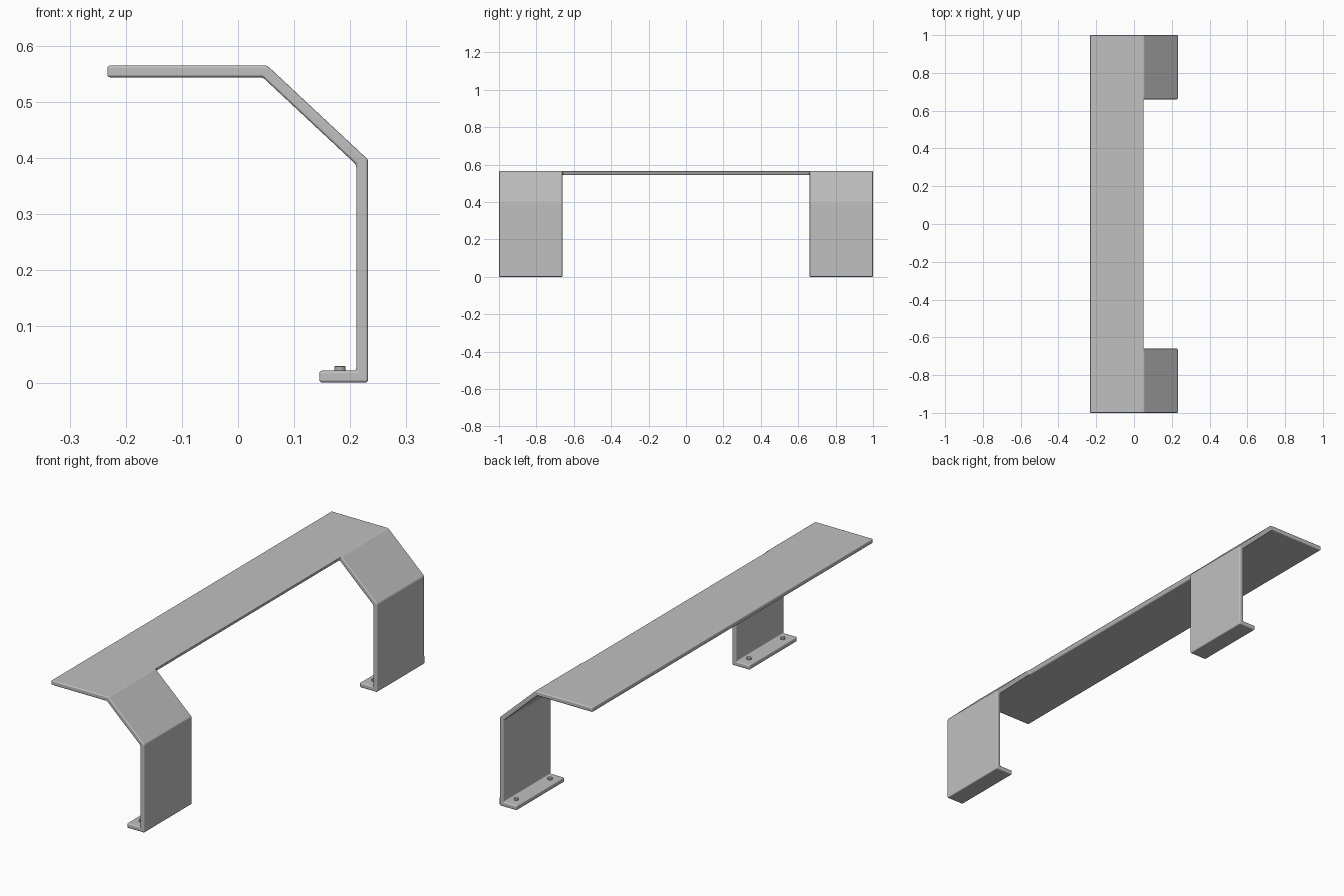
import bpy, bmesh, math
from collections import Counter

cube = bpy.data.objects.get("Cube")
if cube:
    bpy.data.objects.remove(cube, do_unlink=True)


def material(name, value):
    m = bpy.data.materials.new(name)
    m.use_nodes = True
    color = (value, value, value, 1)
    m.diffuse_color = color
    m.node_tree.nodes["Principled BSDF"].inputs["Base Color"].default_value = color
    return m


steel = material("light grey steel", 0.53)
bolt_steel = material("grey bolt steel", 0.42)


def finish(bm, name, mat, bevel, segments):
    bmesh.ops.recalc_face_normals(bm, faces=bm.faces)
    mesh = bpy.data.meshes.new(name)
    bm.to_mesh(mesh)
    bm.free()
    mesh.materials.append(mat)
    obj = bpy.data.objects.new(name, mesh)
    bpy.context.collection.objects.link(obj)
    bpy.ops.object.select_all(action='DESELECT')
    obj.select_set(True)
    bpy.context.view_layer.objects.active = obj
    bpy.ops.object.shade_smooth_by_angle(angle=math.radians(35))
    mod = obj.modifiers.new("rounded edges", 'BEVEL')
    mod.width = bevel
    mod.segments = segments
    mod.limit_method = 'ANGLE'
    mod.angle_limit = math.radians(30)
    mod.harden_normals = True
    return obj


# Bent sheet: outer and inner profiles in x, z, from shelf edge to foot tab
outer = [(-0.233, 0.565), (0.052, 0.565), (0.232, 0.397), (0.232, 0), (0.145, 0)]
inner = [(-0.233, 0.544), (0.044, 0.544), (0.211, 0.388), (0.211, 0.021), (0.145, 0.021)]
stations = [-1, -0.66, 0.66, 1]

# Each cell is a block; faces shared by two blocks are dropped
faces = Counter()
loops = {}
for j in range(3):
    for i in range(4):
        if j == 1 and i > 0:      # only the shelf spans the middle
            continue
        for axis in range(3):
            for end in (0, 1):
                ring = []
                for a, b in ((0, 0), (0, 1), (1, 1), (1, 0)):
                    c = [a, b]
                    c.insert(axis, end)
                    ring.append((i + c[0], j + c[1], c[2]))
                key = frozenset(ring)
                faces[key] += 1
                loops[key] = ring

bm = bmesh.new()
verts = {}
for key, count in faces.items():
    if count > 1:
        continue
    for i, j, side in loops[key]:
        if (i, j, side) not in verts:
            x, z = (outer, inner)[side][i]
            verts[i, j, side] = bm.verts.new((x, stations[j], z))
    bm.faces.new([verts[c] for c in loops[key]])
finish(bm, "bent_shelf_bracket", steel, 0.005, 3)

# Two bolt heads on each foot tab
for side, word in ((-1, "front"), (1, "back")):
    for offset, place in ((-0.12, "outer"), (0.12, "inner")):
        bm = bmesh.new()
        bmesh.ops.create_cone(bm, cap_ends=True, segments=24, radius1=0.01,
                              radius2=0.01, depth=0.018)
        bolt = finish(bm, f"{word}_{place}_bolt", bolt_steel, 0.001, 2)
        bolt.location = (0.182, side * (0.83 - offset), 0.02)
        if offset < 0:
            bolt.location.y = side * 0.95
